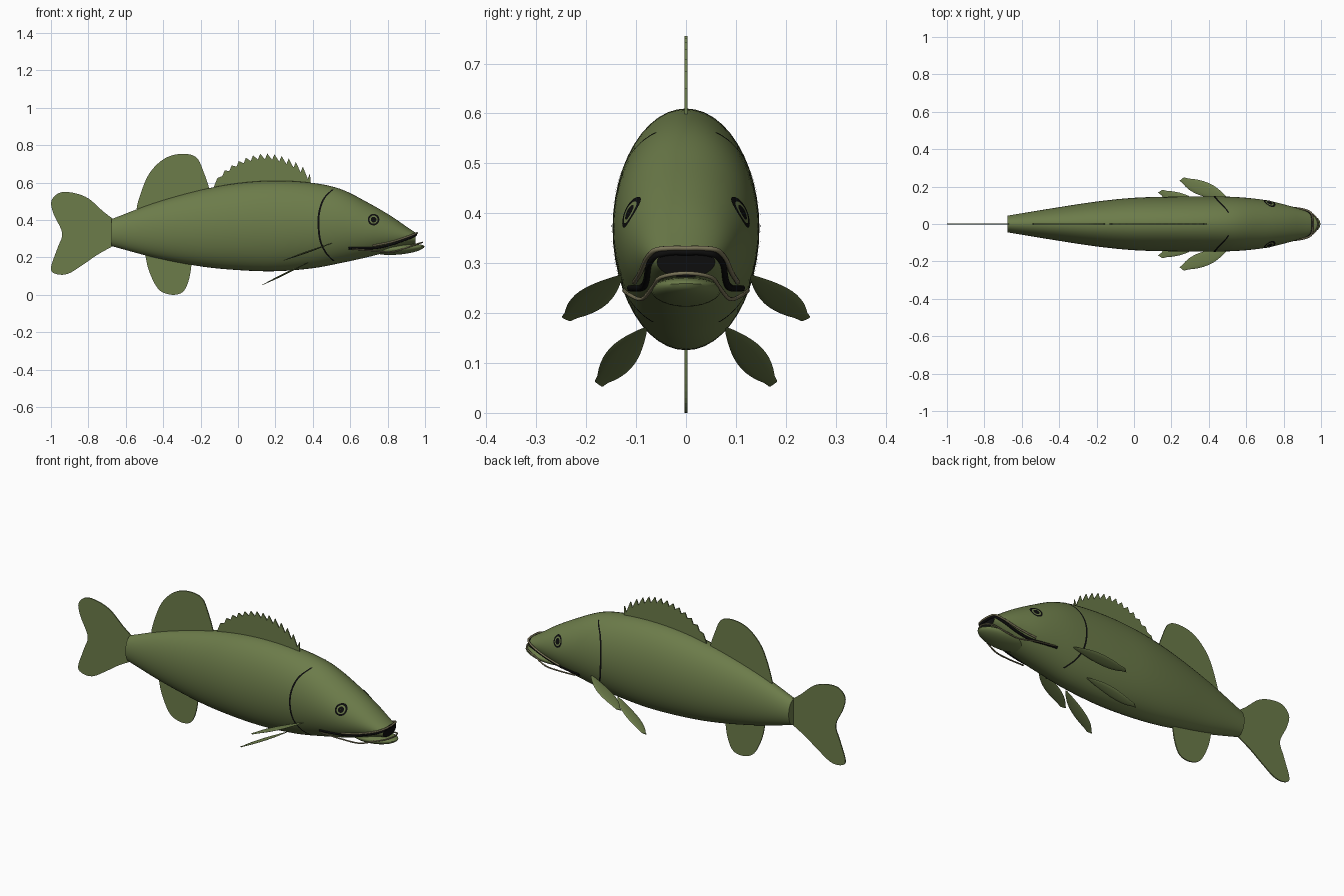
import bpy, bmesh, math
from mathutils import Vector

cube = bpy.data.objects.get("Cube")
if cube:
    bpy.data.objects.remove(cube)


def material(name, color):
    m = bpy.data.materials.new(name)
    m.use_nodes = True
    m.diffuse_color = (*color, 1)
    m.node_tree.nodes["Principled BSDF"].inputs["Base Color"].default_value = (*color, 1)
    return m


GREEN = material("olive green", (0.15, 0.2, 0.068))
BLACK = material("black", (0.004, 0.004, 0.004))
TAN = material("lip tan", (0.2, 0.18, 0.1))

# Body stations: x, underside z, back z, half width
STATIONS = [(-0.675, 0.26, 0.405, 0.045), (-0.45, 0.2, 0.49, 0.082), (-0.2, 0.152, 0.56, 0.12),
            (0, 0.132, 0.597, 0.14), (0.2, 0.126, 0.61, 0.146), (0.4, 0.142, 0.598, 0.147),
            (0.55, 0.17, 0.565, 0.144), (0.7, 0.203, 0.49, 0.128), (0.82, 0.235, 0.42, 0.1),
            (0.9, 0.26, 0.365, 0.076), (0.95, 0.272, 0.332, 0.058)]


def section(x):
    """Underside, back and half width of the body at x, smoothly interpolated."""
    s = STATIONS
    i = max(k for k in range(len(s) - 1) if k == 0 or x >= s[k][0])

    def slope(k, c):
        a, b = s[max(k - 1, 0)], s[min(k + 1, len(s) - 1)]
        return (b[c] - a[c]) / (b[0] - a[0])
    h = s[i + 1][0] - s[i][0]
    t = (x - s[i][0]) / h
    return [(2*t**3 - 3*t*t + 1) * s[i][c] + (t**3 - 2*t*t + t) * h * slope(i, c)
            + (3*t*t - 2*t**3) * s[i + 1][c] + (t**3 - t*t) * h * slope(i + 1, c) for c in (1, 2, 3)]


def side_point(x, z, lift):
    """Point on the left flank, raised by lift."""
    lo, hi, w = section(x)
    q = (z - (lo + hi) / 2) / ((hi - lo) / 2)
    return Vector((x, w * math.sqrt(max(0, 1 - q * q)) + lift, z))


def smooth_path(pts, steps=6):
    """Rounded path through the points."""
    p = [Vector(v) for v in pts]
    out = []
    for i in range(len(p) - 1):
        a, b, c, d = p[max(i - 1, 0)], p[i], p[i + 1], p[min(i + 2, len(p) - 1)]
        for k in range(steps):
            t = k / steps
            out.append(0.5 * (2*b + (c - a)*t + (2*a - 5*b + 4*c - d)*t*t + (3*b - a - 3*c + d)*t**3))
    return out + [p[-1]]


def finish(name, bm, mats, mirror=False, smooth=True):
    me = bpy.data.meshes.new(name)
    bm.to_mesh(me)
    bm.free()
    ob = bpy.data.objects.new(name, me)
    bpy.context.collection.objects.link(ob)
    for m in mats:
        me.materials.append(m)
    bpy.ops.object.select_all(action='DESELECT')
    ob.select_set(True)
    bpy.context.view_layer.objects.active = ob
    if smooth:
        bpy.ops.object.shade_smooth_by_angle(angle=math.radians(40))
    if mirror:
        mod = ob.modifiers.new("mirror", 'MIRROR')
        mod.use_axis = (False, True, False)
        mod.use_mirror_merge = False
    return ob


def grid(bm, rows, closed=False):
    """Skin rows of points with quads."""
    vs = [[bm.verts.new(p) for p in r] for r in rows]
    n = len(vs[0])
    for a, b in zip(vs, vs[1:]):
        for j in range(n if closed else n - 1):
            k = (j + 1) % n
            bm.faces.new((a[j], a[k], b[k], b[j]))
    return vs


# Body, with the open mouth as a black front cap
bm = bmesh.new()
rows = []
first, last = STATIONS[0][0], STATIONS[-1][0]
for i in range(61):
    x = first + (last - first) * i / 60
    lo, hi, w = section(x)
    rows.append([(x, w * math.cos(a), (lo + hi) / 2 + (hi - lo) / 2 * math.sin(a))
                 for a in (math.tau * j / 48 for j in range(48))])
vs = grid(bm, rows, True)
bm.faces.new(vs[0])
bm.faces.new(vs[-1]).material_index = 1
bmesh.ops.recalc_face_normals(bm, faces=bm.faces)
finish("body", bm, [GREEN, BLACK])

# Lower jaw
bm = bmesh.new()
bmesh.ops.create_uvsphere(bm, u_segments=32, v_segments=16, radius=1)
for v in bm.verts:
    x, y, z = v.co
    v.co = (0.86 + 0.137 * x, 0.07 * y, 0.247 + 0.012 * x + (0.022 if z > 0 else 0.032) * z)
bmesh.ops.recalc_face_normals(bm, faces=bm.faces)
finish("lower_jaw", bm, [GREEN])


# Lips: tubes running from one cheek round the front to the other
def tube(name, half, radius, mat):
    pts = half + [(x, -y, z) for x, y, z in reversed(half) if y]
    path = smooth_path(pts, 4)
    cu = bpy.data.curves.new(name, 'CURVE')
    cu.dimensions = '3D'
    cu.bevel_depth = radius
    cu.bevel_resolution = 2
    cu.use_fill_caps = True
    sp = cu.splines.new('POLY')
    sp.points.add(len(path) - 1)
    for q, p in zip(sp.points, path):
        q.co = (*p, 1)
    cu.materials.append(mat)
    ob = bpy.data.objects.new(name, cu)
    bpy.context.collection.objects.link(ob)
    bpy.ops.object.select_all(action='DESELECT')
    ob.select_set(True)
    bpy.context.view_layer.objects.active = ob
    bpy.ops.object.convert(target='MESH')


def cheek(pts, lift):
    return [tuple(side_point(x, z, lift)) for x, z in pts]


tube("upper_lip", cheek([(0.72, 0.262), (0.82, 0.282), (0.9, 0.308)], 0.004)
     + [(0.945, 0.062, 0.326), (0.956, 0.03, 0.33), (0.958, 0, 0.33)], 0.005, TAN)
tube("mouth_line", cheek([(0.59, 0.25), (0.66, 0.25), (0.74, 0.252), (0.82, 0.27), (0.9, 0.298)], 0)
     + [(0.944, 0.056, 0.316), (0.95, 0.03, 0.322), (0.951, 0, 0.322)], 0.007, BLACK)
tube("lower_lip", [(0.61, 0.124, 0.245), (0.72, 0.112, 0.236), (0.82, 0.088, 0.228),
                   (0.9, 0.067, 0.252), (0.96, 0.05, 0.272), (0.985, 0, 0.28)], 0.004, TAN)

# Gill slit on each side, draped on the flank
bm = bmesh.new()
slit = smooth_path([(0.505, 0, 0.562), (0.46, 0, 0.515), (0.436, 0, 0.45), (0.43, 0, 0.38),
                    (0.44, 0, 0.29), (0.47, 0, 0.225), (0.51, 0, 0.182)])
grid(bm, [[side_point(p.x + dx, p.z, 0.003) for dx in (-0.005, 0.005)] for p in slit])
bmesh.ops.reverse_faces(bm, faces=[f for f in bm.faces if f.normal.y < 0])
bm.normal_update()
if sum(f.normal.y for f in bm.faces) < 0:
    bmesh.ops.reverse_faces(bm, faces=bm.faces)
finish("gill_slit", bm, [BLACK], mirror=True)

# Eyes: rings of black, green and black
bm = bmesh.new()
radii = (0.001, 0.015, 0.022, 0.031)
grid(bm, [[side_point(0.725 + r * math.cos(a), 0.402 + r * math.sin(a), 0.004)
           for a in (math.tau * j / 24 for j in range(24))] for r in radii], True)
for f in bm.faces:
    c = f.calc_center_median()
    f.material_index = 0 if 0.015 < math.hypot(c.x - 0.725, c.z - 0.402) < 0.022 else 1
bm.normal_update()
if sum(f.normal.y for f in bm.faces) < 0:
    bmesh.ops.reverse_faces(bm, faces=bm.faces)
finish("eye", bm, [GREEN, BLACK], mirror=True)


# Fins on the centre line
def flat_fin(name, outline, rounded=True, thick=0.006):
    pts = [(x, -thick / 2, z) for x, z in outline]
    bm = bmesh.new()
    f = bm.faces.new([bm.verts.new(p) for p in (smooth_path(pts, 5) if rounded else pts)])
    ext = bmesh.ops.extrude_face_region(bm, geom=[f], use_keep_orig=True)
    for v in ext["geom"]:
        if isinstance(v, bmesh.types.BMVert):
            v.co.y += thick
    bmesh.ops.triangulate(bm, faces=[f for f in bm.faces if len(f.verts) > 4])
    bmesh.ops.recalc_face_normals(bm, faces=bm.faces)
    finish(name, bm, [GREEN], smooth=False)


flat_fin("soft_dorsal_fin", [(-0.53, 0.44), (-0.54, 0.475), (-0.49, 0.62), (-0.43, 0.7), (-0.36, 0.743),
                             (-0.28, 0.753), (-0.22, 0.732), (-0.185, 0.66), (-0.155, 0.57), (-0.16, 0.53)])
flat_fin("anal_fin", [(-0.5, 0.24), (-0.48, 0.14), (-0.44, 0.05), (-0.4, 0.012), (-0.34, 0),
                      (-0.29, 0.02), (-0.26, 0.09), (-0.245, 0.19)])
flat_fin("tail_fin", [(-0.66, 0.4), (-0.72, 0.445), (-0.8, 0.515), (-0.88, 0.545), (-0.955, 0.545),
                      (-0.998, 0.5), (-0.985, 0.43), (-0.94, 0.33), (-0.965, 0.25), (-1, 0.145),
                      (-0.975, 0.112), (-0.91, 0.112), (-0.83, 0.16), (-0.75, 0.215), (-0.66, 0.265)])

# Spiny dorsal fin with a row of pointed teeth
spines = [(-0.14, 0.55)]
for i in range(14):
    t = i / 13
    x = -0.11 + 0.495 * t
    z = 0.625 + 0.025 * t + 0.117 * math.sin(math.pi * t) ** 0.8
    spines += [(x - 0.012, z - 0.03), (x, z)]
flat_fin("spiny_dorsal_fin", spines + [(0.39, 0.57)], rounded=False)


# Paired fins: leaf shapes about a line from base to tip
def leaf_fin(name, base, tip, side):
    base, tip, side = Vector(base), Vector(tip), Vector(side)
    normal = (tip - base).cross(side).normalized()
    bm = bmesh.new()
    rows = []
    for i in range(13):
        t = i / 12
        w = 0.1 + 0.9 * math.sin(math.pi * min(t, 0.95) ** 1.15) ** 0.8
        c = base.lerp(tip, t)
        rows.append([c + side * w * math.cos(a) + normal * 0.005 * w * math.sin(a)
                     for a in (math.tau * j / 12 for j in range(12))])
    vs = grid(bm, rows, True)
    bm.faces.new(vs[0])
    bm.faces.new(vs[-1])
    bmesh.ops.recalc_face_normals(bm, faces=bm.faces)
    finish(name, bm, [GREEN], mirror=True)


leaf_fin("pectoral_fin", (0.5, 0.13, 0.275), (0.255, 0.24, 0.188), (0.035, 0.028, 0.0125))
leaf_fin("pelvic_fin", (0.37, 0.08, 0.17), (0.14, 0.175, 0.058), (0.035, 0.024, 0.017))
